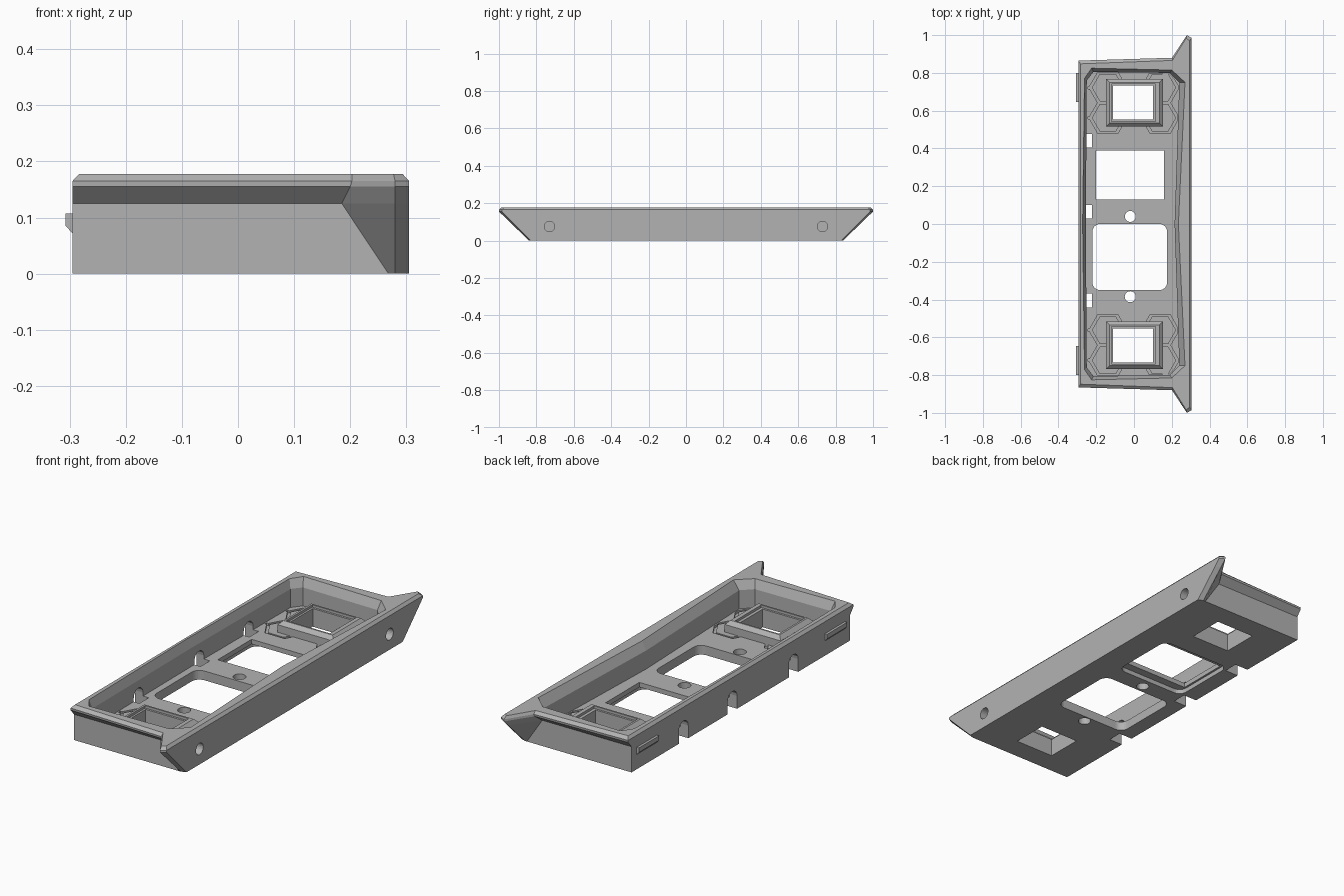
import bpy, bmesh, math

old = bpy.data.objects.get("Cube")
if old:
    bpy.data.objects.remove(old, do_unlink=True)

grey = bpy.data.materials.new("plain_grey")
grey.use_nodes = True
colour = (0.45, 0.45, 0.45, 1)
grey.diffuse_color = colour
grey.node_tree.nodes["Principled BSDF"].inputs["Base Color"].default_value = colour


def finish(name, bm):
    bmesh.ops.recalc_face_normals(bm, faces=bm.faces)
    mesh = bpy.data.meshes.new(name)
    bm.to_mesh(mesh)
    bm.free()
    mesh.materials.append(grey)
    obj = bpy.data.objects.new(name, mesh)
    bpy.context.collection.objects.link(obj)
    return obj


def add_loft(bm, levels):
    """Skin a stack of (z, outline) loops and cap both ends."""
    rings = [[bm.verts.new((x, y, z)) for x, y in loop] for z, loop in levels]
    n = len(rings[0])
    for low, high in zip(rings, rings[1:]):
        for i in range(n):
            j = (i + 1) % n
            bm.faces.new((low[i], low[j], high[j], high[i]))
    bm.faces.new(rings[0][::-1])
    bm.faces.new(rings[-1])


def loft(name, levels):
    bm = bmesh.new()
    add_loft(bm, levels)
    return finish(name, bm)


def both_ends(half):
    """Close a half outline by reflecting it front to back."""
    return half + [(x, -y) for x, y in reversed(half) if abs(y) > 1e-6]


def rect(x0, x1, y0, y1, r=0.0):
    if r == 0:
        return [(x0, y0), (x1, y0), (x1, y1), (x0, y1)]
    pts = []
    corners = [(x1 - r, y1 - r), (x0 + r, y1 - r), (x0 + r, y0 + r), (x1 - r, y0 + r)]
    for k, (cx, cy) in enumerate(corners):
        for s in range(7):
            a = math.radians(90 * k + 15 * s)
            pts.append((cx + r * math.cos(a), cy + r * math.sin(a)))
    return pts


def ngon(cx, cy, r, n):
    return [(cx + r * math.cos(math.tau * i / n), cy + r * math.sin(math.tau * i / n))
            for i in range(n)]


def prism(name, outline, z0, z1):
    return loft(name, [(z0, outline), (z1, outline)])


def prism_x(name, outline, x0, x1):
    """Extrude a (y, z) outline along x."""
    obj = prism(name, outline, x0, x1)
    for v in obj.data.vertices:
        y, z, x = v.co
        v.co = (x, y, z)
    return obj


def boolean(target, tool, operation="DIFFERENCE", keep=False):
    mod = target.modifiers.new("cut", "BOOLEAN")
    mod.operation, mod.solver, mod.object = operation, "EXACT", tool
    bpy.context.view_layer.objects.active = target
    bpy.ops.object.modifier_apply(modifier=mod.name)
    if not keep:
        bpy.data.objects.remove(tool, do_unlink=True)


FLOOR = 0.045

# Outer shell with flared rim and swept corner fins
tray = loft("tray", [
    (0.0, both_ends([(-0.295, 0.84), (0.268, 0.84), (0.28, 0.84), (0.305, 0.83)])),
    (0.125, both_ends([(-0.295, 0.84), (0.185, 0.84), (0.28, 0.969), (0.305, 0.955)])),
    (0.155, both_ends([(-0.295, 0.865), (0.2, 0.878), (0.28, 1.0), (0.305, 0.985)])),
    (0.165, both_ends([(-0.295, 0.865), (0.203, 0.88), (0.28, 1.0), (0.305, 0.985)])),
    (0.178, both_ends([(-0.283, 0.848), (0.203, 0.866), (0.277, 0.985), (0.293, 0.97)])),
])

# Hollow interior with sloped upper lip
lower = both_ends([(-0.255, 0), (-0.25, 0.76), (-0.215, 0.805),
                   (0.19, 0.8), (0.24, 0.75), (0.215, 0)])
upper = both_ends([(-0.272, 0), (-0.262, 0.77), (-0.225, 0.825),
                   (0.2, 0.815), (0.27, 0.75), (0.235, 0)])
boolean(tray, loft("cavity", [(FLOOR, lower), (0.135, lower), (0.178, upper), (0.2, upper)]))

# Large floor openings, the square one recessed underneath
boolean(tray, prism("square_opening", rect(-0.2, 0.16, 0.13, 0.39), -0.1, 0.1))
boolean(tray, prism("under_recess", rect(-0.21, 0.17, 0.09, 0.43, 0.04), -0.1, 0.022))
boolean(tray, prism("round_opening", rect(-0.22, 0.175, -0.35, 0.0, 0.04), -0.1, 0.1))

# Screw holes in the floor and right wall
for y in (0.04, -0.385):
    boolean(tray, prism("floor_hole", ngon(-0.02, y, 0.029, 24), -0.1, 0.1))
for y in (-0.73, 0.73):
    boolean(tray, prism_x("wall_hole", ngon(y, 0.075, 0.028, 24), 0.255, 0.35))

# Arched slots through the left wall
for y in (0.44, 0.065, -0.405):
    arch = [(y - 0.036, -0.05), (y + 0.036, -0.05)]
    arch += [(y + 0.036 * math.cos(math.pi * i / 8), 0.062 + 0.036 * math.sin(math.pi * i / 8))
             for i in range(9)]
    boolean(tray, prism_x("slot", arch, -0.35, -0.222))

# Each end: hexagon-tiled floor, raised socket and side catch
HEX_H = 0.16
SIDE = HEX_H / math.sqrt(3)
for end, s in (("back", 1), ("front", -1)):
    area = [(x, s * y) for x, y in ((-0.245, 0.48), (-0.244, 0.757), (-0.212, 0.8),
                                    (0.186, 0.795), (0.234, 0.747), (0.224, 0.48))]
    mid = 0.642 * s
    hole = rect(-0.11, 0.1, mid - 0.09, mid + 0.09)
    pocket = prism("pocket", area, FLOOR - 0.012, 0.06)
    boolean(tray, pocket, keep=True)

    bm = bmesh.new()
    for col in range(-2, 3):
        for row in range(-2, 3):
            cy = mid + (row + (0.5 if col % 2 else 0)) * HEX_H
            tile = ngon(col * SIDE * 1.5, cy, SIDE - 0.008, 6)
            add_loft(bm, [(FLOOR - 0.02, tile), (FLOOR, tile)])
    tiles = finish(end + "_hex_tiles", bm)
    boolean(tiles, pocket, "INTERSECT")

    opening = prism("window", hole, -0.1, 0.3)
    boolean(tray, opening, keep=True)
    boolean(tiles, opening, keep=True)

    socket = loft(end + "_socket", [
        (FLOOR - 0.012, rect(-0.148, 0.153, mid - 0.126, mid + 0.126)),
        (0.082, rect(-0.148, 0.153, mid - 0.126, mid + 0.126)),
        (0.1, rect(-0.13, 0.135, mid - 0.108, mid + 0.108)),
    ])
    boolean(socket, opening)
    boolean(socket, prism("step", rect(-0.12, 0.115, mid - 0.1, mid + 0.1), 0.088, 0.2))

    y0, y1 = sorted((0.645 * s, 0.8 * s))
    catch = [(-0.29, 0.107), (-0.307, 0.107), (-0.307, 0.085), (-0.295, 0.072), (-0.29, 0.072)]
    bm = bmesh.new()
    rows = [[bm.verts.new((x, y, z)) for x, z in catch] for y in (y0, y1)]
    for i in range(len(catch)):
        j = (i + 1) % len(catch)
        bm.faces.new((rows[0][i], rows[0][j], rows[1][j], rows[1][i]))
    for ring in rows:
        bm.faces.new(ring)
    finish(end + "_catch", bm)
